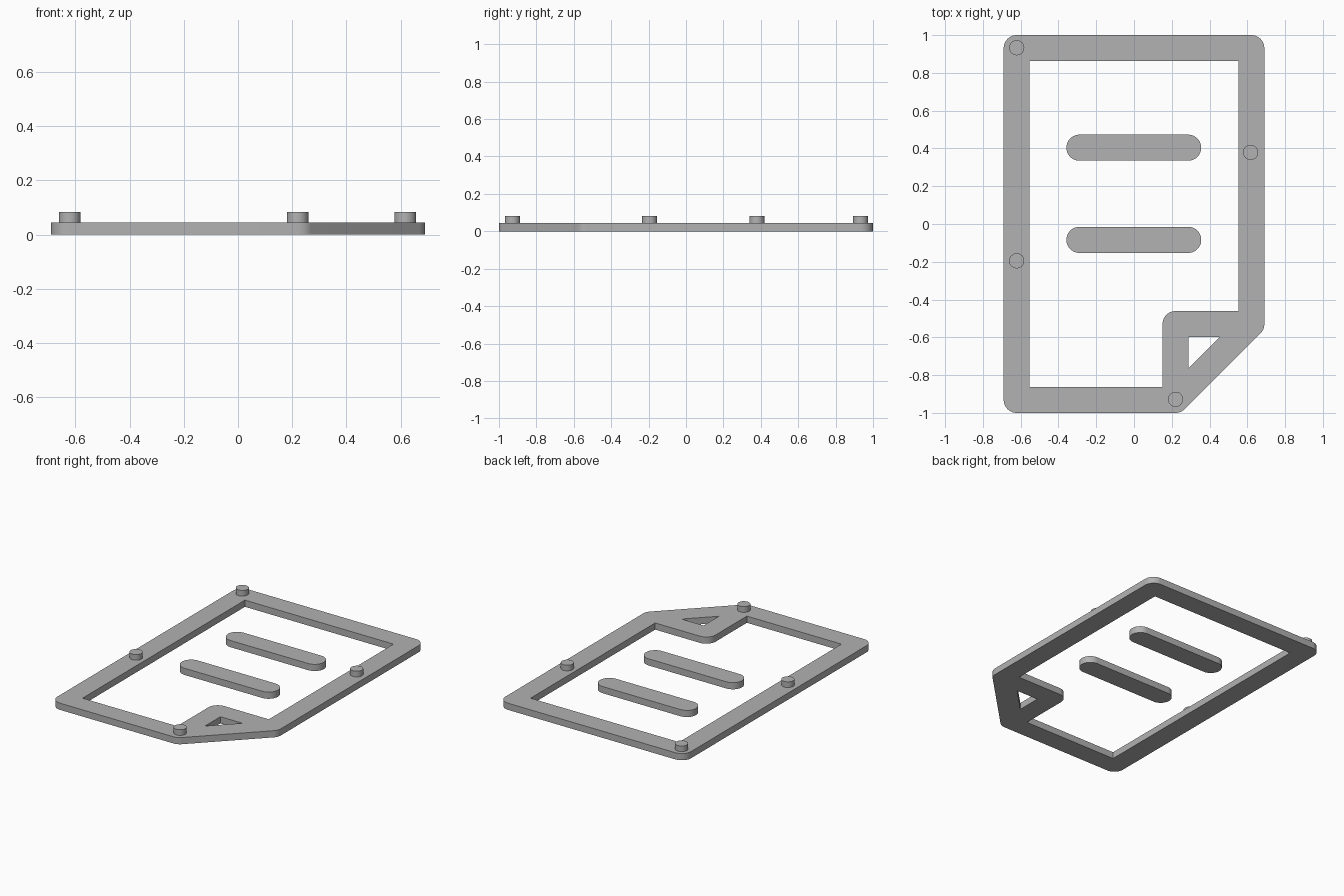
import bpy
import bmesh
from math import cos, sin, radians

if "Cube" in bpy.data.objects:
    bpy.data.objects.remove(bpy.data.objects["Cube"], do_unlink=True)

THICK, PEG_TOP = 0.045, 0.083
R = 0.069            # half the width of every strip
X, Y = 0.621, 0.931  # strip centreline
FX, FY = 0.22, -0.53 # folded corner

grey = bpy.data.materials.new("grey")
grey.use_nodes = True
colour = (0.445, 0.445, 0.445, 1)
grey.diffuse_color = colour
grey.node_tree.nodes["Principled BSDF"].inputs["Base Color"].default_value = colour


def arc(x, y, start, end, steps=10):
    angles = [radians(start + (end - start) * i / steps) for i in range(steps + 1)]
    return [(x + R * cos(a), y + R * sin(a)) for a in angles]


def finish(obj):
    obj.data.materials.clear()
    obj.data.materials.append(grey)
    bpy.ops.object.select_all(action="DESELECT")
    obj.select_set(True)
    bpy.context.view_layer.objects.active = obj
    bpy.ops.object.shade_smooth_by_angle(angle=radians(30))


def plate(name, loops):
    """Flat plate from closed outlines; inner outlines become holes."""
    curve = bpy.data.curves.new(name, "CURVE")
    curve.dimensions = "2D"
    curve.fill_mode = "BOTH"
    curve.extrude = THICK / 2
    for loop in loops:
        spline = curve.splines.new("POLY")
        spline.points.add(len(loop) - 1)
        for point, (x, y) in zip(spline.points, loop):
            point.co = (x, y, 0, 1)
        spline.use_cyclic_u = True
    obj = bpy.data.objects.new(name, curve)
    bpy.context.collection.objects.link(obj)
    bpy.ops.object.select_all(action="DESELECT")
    obj.select_set(True)
    bpy.context.view_layer.objects.active = obj
    bpy.ops.object.convert(target="MESH")
    obj = bpy.context.object
    bm = bmesh.new()
    bm.from_mesh(obj.data)
    bmesh.ops.remove_doubles(bm, verts=bm.verts, dist=0.0001)
    bmesh.ops.translate(bm, verts=bm.verts, vec=(0, 0, THICK / 2))
    bmesh.ops.recalc_face_normals(bm, faces=bm.faces)
    bm.to_mesh(obj.data)
    bm.free()
    finish(obj)


# Page frame with the folded corner
outer = (arc(X, Y, 0, 90) + arc(-X, Y, 90, 180) + arc(-X, -Y, 180, 270)
         + arc(FX, -Y, 270, 315) + arc(X, FY, -45, 0))
ix, iy = X - R, Y - R
window = ([(ix, iy), (-ix, iy), (-ix, -iy), (FX - R, -iy)]
          + arc(FX, FY, 180, 90) + [(ix, FY + R)])
tx, ty, leg = FX + R, FY - R, 0.164
triangle = [(tx, ty), (tx + leg, ty), (tx, ty - leg)]
plate("page_frame", [outer, window, triangle])

# Two text-line bars
for name, y in (("upper_bar", 0.404), ("lower_bar", -0.084)):
    plate(name, [arc(0.287, y, -90, 90, 20) + arc(-0.289, y, 90, 270, 20)])

# Round pegs on the frame
for i, (x, y) in enumerate([(-X, 0.933), (0.617, 0.379), (-X, -0.195), (FX, -0.928)]):
    bottom = THICK - 0.01
    bpy.ops.mesh.primitive_cylinder_add(
        vertices=32, radius=0.04, depth=PEG_TOP - bottom,
        location=(x, y, (PEG_TOP + bottom) / 2))
    peg = bpy.context.object
    peg.name = f"peg_{i + 1}"
    finish(peg)
